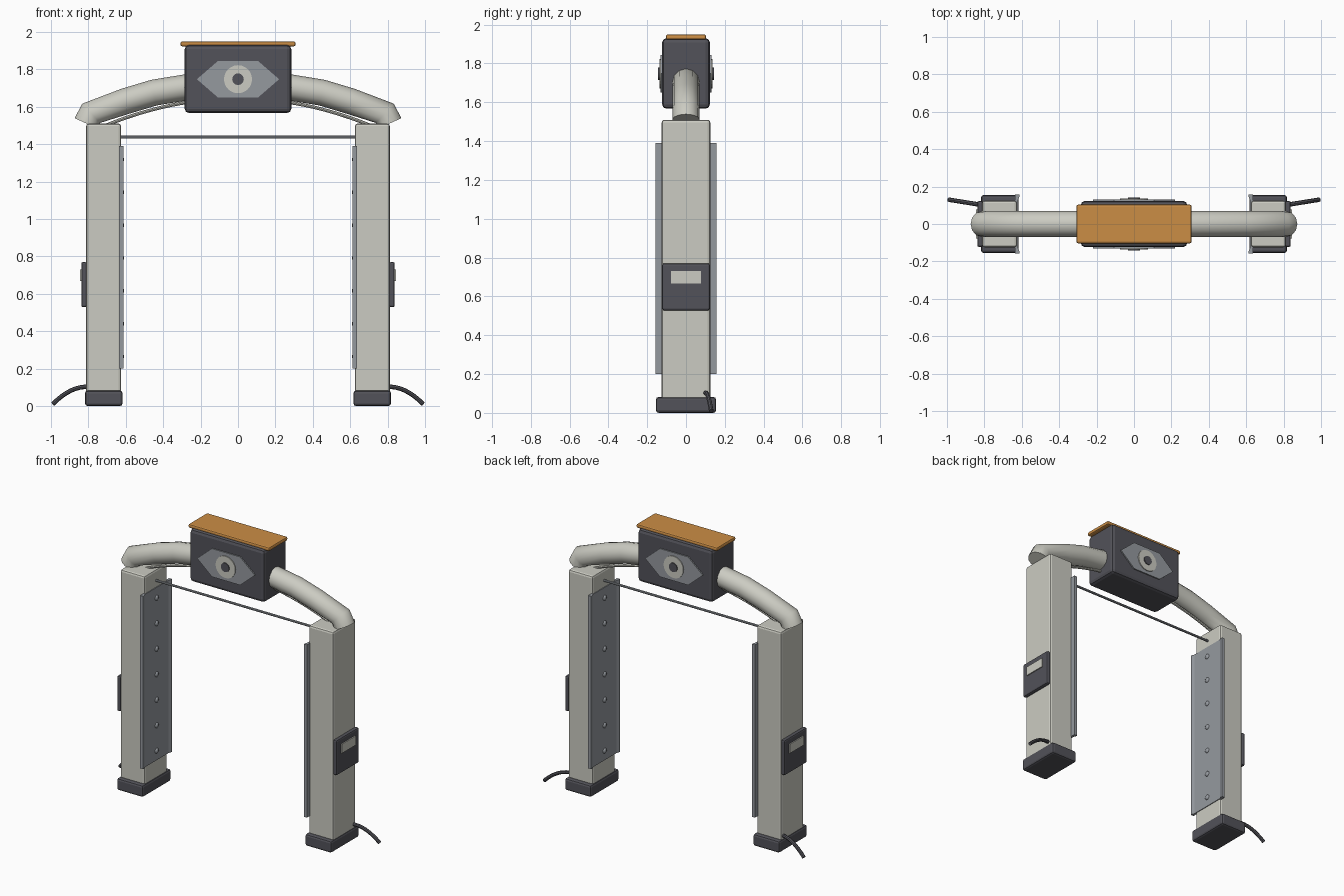
import bpy, bmesh, math
from mathutils import Matrix, Vector

if "Cube" in bpy.data.objects:
    bpy.data.objects.remove(bpy.data.objects["Cube"])


def material(name, rgb):
    m = bpy.data.materials.new(name)
    m.diffuse_color = (*rgb, 1)
    m.use_nodes = True
    m.node_tree.nodes["Principled BSDF"].inputs["Base Color"].default_value = m.diffuse_color
    return m


LIGHT = material("warm light grey", (0.60, 0.60, 0.54))
DARK = material("charcoal", (0.085, 0.085, 0.1))
STEEL = material("steel grey", (0.30, 0.32, 0.345))
ORANGE = material("orange", (0.60, 0.27, 0.06))


def finish(name, bm, mat, smooth=False):
    bmesh.ops.recalc_face_normals(bm, faces=bm.faces[:])
    me = bpy.data.meshes.new(name)
    bm.to_mesh(me)
    bm.free()
    me.materials.append(mat)
    ob = bpy.data.objects.new(name, me)
    bpy.context.collection.objects.link(ob)
    if smooth:
        bpy.ops.object.select_all(action='DESELECT')
        ob.select_set(True)
        bpy.context.view_layer.objects.active = ob
        bpy.ops.object.shade_smooth_by_angle(angle=math.radians(40))
    return ob


def box(name, lo, hi, mat, bevel=0.0):
    lo, hi = Vector(lo), Vector(hi)
    bm = bmesh.new()
    bmesh.ops.create_cube(bm, size=1)
    for v in bm.verts:
        v.co = (lo + hi) / 2 + v.co * (hi - lo)
    if bevel:
        bmesh.ops.bevel(bm, geom=bm.edges[:], offset=bevel, segments=2,
                        profile=0.5, affect='EDGES')
    return finish(name, bm, mat)


def prism(name, pts, direction, mat):
    """Extrude a closed outline along a direction."""
    bm = bmesh.new()
    f = bm.faces.new([bm.verts.new(p) for p in pts])
    res = bmesh.ops.extrude_face_region(bm, geom=[f], use_keep_orig=True)
    for v in res['geom']:
        if isinstance(v, bmesh.types.BMVert):
            v.co += Vector(direction)
    return finish(name, bm, mat)


def tube(name, pts, radius, mat, res=4):
    """Sweep a circle along a polyline and keep it as a mesh."""
    cu = bpy.data.curves.new(name, 'CURVE')
    cu.dimensions = '3D'
    cu.bevel_depth, cu.bevel_resolution = radius, res
    cu.use_fill_caps = True
    sp = cu.splines.new('POLY')
    sp.points.add(len(pts) - 1)
    for p, co in zip(sp.points, pts):
        p.co = (*co, 1)
    tmp = bpy.data.objects.new(name + "_path", cu)
    bpy.context.collection.objects.link(tmp)
    bpy.context.view_layer.update()
    me = bpy.data.meshes.new_from_object(
        tmp.evaluated_get(bpy.context.evaluated_depsgraph_get()))
    bpy.data.objects.remove(tmp)
    bm = bmesh.new()
    bm.from_mesh(me)
    bpy.data.meshes.remove(me)
    bmesh.ops.remove_doubles(bm, verts=bm.verts[:], dist=1e-5)
    return finish(name, bm, mat, True)


def mirrored(ob, side):
    """Flip a right-hand part to the left when side is -1."""
    if side < 0:
        ob.data.transform(Matrix.Scale(-1, 4, (1, 0, 0)))
        ob.data.flip_normals()
    return ob


for side, tag in ((1, "right"), (-1, "left")):
    def add(ob):
        mirrored(ob, side)

    # Post and its foot
    add(box(tag + "_post", (0.625, -0.125, 0.05), (0.812, 0.125, 1.51), LIGHT, 0.014))
    add(box(tag + "_foot", (0.617, -0.155, 0), (0.818, 0.155, 0.082), DARK, 0.014))

    # Inner panel with raised lips along both edges
    outline = [(0.636, -0.157), (0.613, -0.157), (0.613, -0.145), (0.620, -0.128),
               (0.620, 0.128), (0.613, 0.145), (0.613, 0.157), (0.636, 0.157)]
    add(prism(tag + "_inner_panel", [(x, y, 0.2) for x, y in outline],
              (0, 0, 1.19), STEEL))

    # Round sensor studs on the panel
    bm = bmesh.new()
    for i in range(7):
        bmesh.ops.create_uvsphere(
            bm, u_segments=12, v_segments=8, radius=0.018,
            matrix=Matrix.Translation((0.62, 0, 0.265 + 0.1755 * i))
            @ Matrix.Diagonal((0.6, 1, 1, 1)))
    add(finish(tag + "_sensor_studs", bm, STEEL, True))

    # Outer control box with a screen
    add(box(tag + "_control_box", (0.808, -0.123, 0.528), (0.838, 0.123, 0.77), DARK, 0.01))
    add(box(tag + "_screen", (0.837, -0.077, 0.667), (0.845, 0.077, 0.73), LIGHT))

    # Power cable curving down to the floor
    cable = []
    for i in range(9):
        t = i / 8
        cable.append((0.79 + 0.2 * t, 0.098 + 0.032 * t,
                      0.102 + 0.02 * t - 0.112 * t * t))
    add(tube(tag + "_cable", cable, 0.012, DARK, 2))

# Main arched tube across the top
half = [(0.28, 1.703), (0.45, 1.675), (0.6, 1.63), (0.785, 1.565), (0.81, 1.51)]
arch = [(-x, 0, z) for x, z in reversed(half)] + [(0, 0, 1.72)] + [(x, 0, z) for x, z in half]
tube("arch_tube", arch, 0.07, LIGHT, 4)

# Thin support arch and straight cross rod
thin = []
for i in range(25):
    x = -0.72 + 0.06 * i
    thin.append((x, 0, 1.645 - 0.15 * (abs(x) / 0.72) ** 2.0))
tube("support_arch", thin, 0.009, LIGHT, 2)
tube("cross_rod", [(-0.63, 0, 1.437), (0.63, 0, 1.437)], 0.008, STEEL, 2)

# Head box with orange cap
box("head_box", (-0.285, -0.123, 1.567), (0.285, 0.123, 1.93), DARK, 0.022)
box("head_cap", (-0.308, -0.103, 1.923), (0.308, 0.103, 1.949), ORANGE, 0.009)

# Eye emblem on the front and back of the head
for s, tag in ((-1, "front"), (1, "back")):
    def ring(r, y, n=24):
        return [(r * math.cos(2 * math.pi * i / n), s * y,
                 1.747 + r * math.sin(2 * math.pi * i / n)) for i in range(n)]

    hexagon = [(-0.22, 0), (-0.108, 0.097), (0.108, 0.097),
               (0.22, 0), (0.108, -0.097), (-0.108, -0.097)]
    prism(tag + "_eye_plate", [(x, s * 0.122, 1.747 + z) for x, z in hexagon],
          (0, s * 0.009, 0), STEEL)
    prism(tag + "_eye_iris", ring(0.075, 0.13), (0, s * 0.007, 0), LIGHT)
    prism(tag + "_eye_pupil", ring(0.031, 0.136), (0, s * 0.007, 0), DARK)
